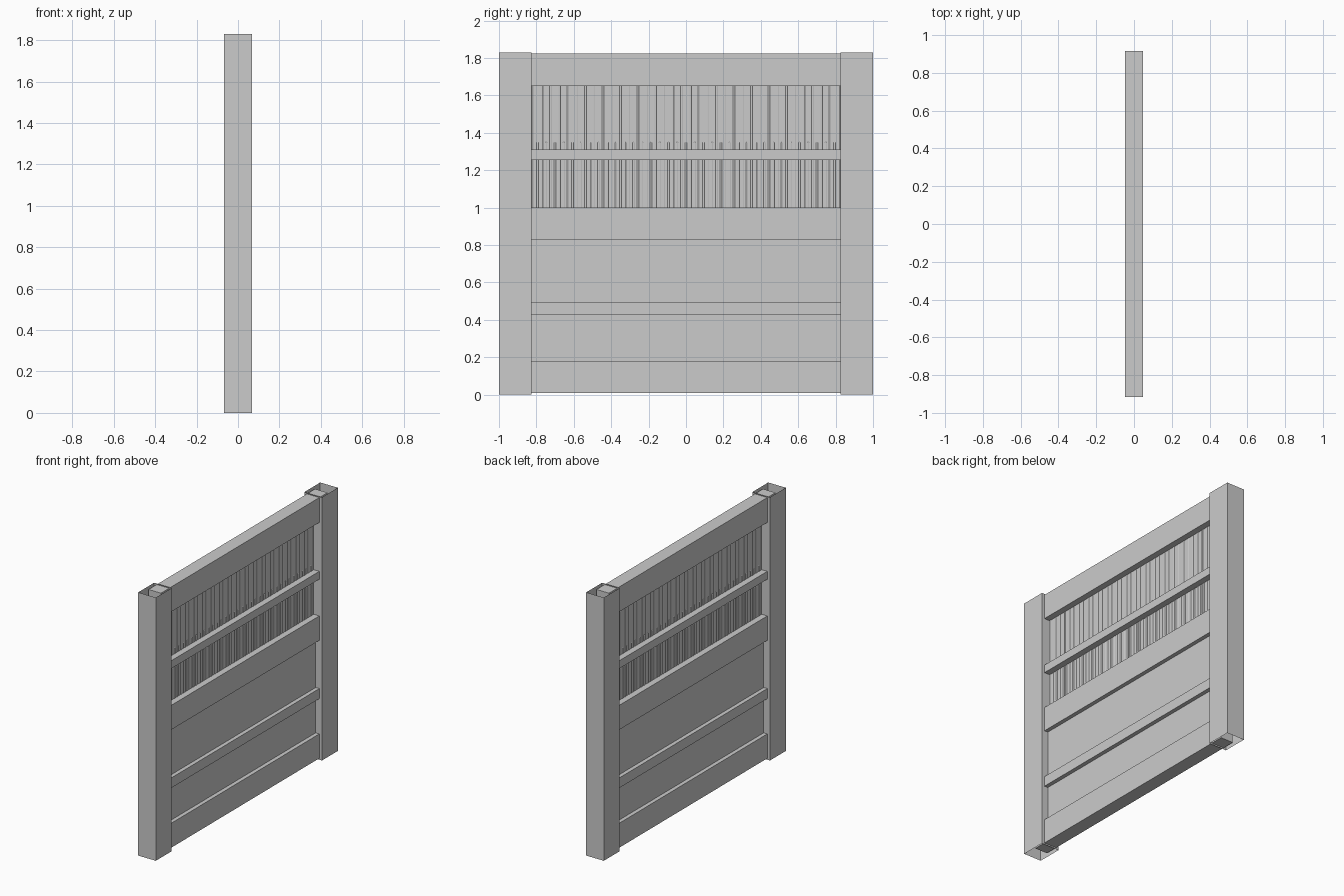
import bpy, bmesh, math
from mathutils import Matrix, Vector

if "Cube" in bpy.data.objects:
    bpy.data.objects.remove(bpy.data.objects["Cube"])

def finish(bm, name):
    me = bpy.data.meshes.new(name)
    bm.to_mesh(me)
    bm.free()
    ob = bpy.data.objects.new(name, me)
    bpy.context.collection.objects.link(ob)
    return ob

def box(name, x, y0, y1, z0, z1, open_ends=False):
    """Box symmetric in x; open_ends drops the top and bottom faces."""
    bm = bmesh.new()
    m = Matrix.Translation((0, (y0 + y1) / 2, (z0 + z1) / 2)) @ Matrix.Diagonal((2 * x, y1 - y0, z1 - z0, 1))
    bmesh.ops.create_cube(bm, size=1, matrix=m)
    if open_ends:
        bm.normal_update()
        caps = [f for f in bm.faces if abs(f.normal.z) > 0.9]
        bmesh.ops.delete(bm, geom=caps, context='FACES_ONLY')
    return finish(bm, name)

def rods(name, ys, r, z0, z1, tip=0.0):
    """Row of upright round bars, optionally with a narrowed tip."""
    bm = bmesh.new()
    def cone(y, a, b, r1, r2, caps):
        bmesh.ops.create_cone(bm, cap_ends=caps, segments=12, radius1=r1, radius2=r2,
                              depth=b - a, matrix=Matrix.Translation((0, y, (a + b) / 2)))
    for y in ys:
        cone(y, z0, z1 - tip, r, r, False)
        if tip:
            cone(y, z1 - tip, z1, r, r * 0.5, True)
    ob = finish(bm, name)
    for p in ob.data.polygons:
        p.use_smooth = abs(p.normal.z) < 0.5
    return ob

# Hollow posts, open at both ends
for side, y0, y1 in (("left", -1.0, -0.825), ("right", 0.825, 1.0)):
    box(side + "_post", 0.068, y0, y1, 0.0, 1.83, open_ends=True)

# Horizontal rails, running into the posts
for name, z0, z1 in (("bottom_rail", 0.01, 0.18), ("lower_rail", 0.425, 0.495),
                     ("lock_rail", 0.83, 1.0), ("picket_rail", 1.255, 1.31),
                     ("top_rail", 1.65, 1.823)):
    box(name, 0.048, -0.915, 0.915, z0, z1)

# Recessed panels between the rails
for name, x, z0, z1 in (("bottom_panel", 0.02, 0.18, 0.425),
                        ("middle_panel", 0.02, 0.495, 0.83),
                        ("picket_backing", 0.004, 1.0, 1.65)):
    box(name, x, -0.83, 0.83, z0, z1)

# Tall bars with short pickets between them
step = 0.0467
rods("tall_bars", [(i - 17.5) * step for i in range(36)], 0.0065, 1.0, 1.65)
rods("short_pickets", [(i - 17) * step for i in range(35)], 0.0065, 1.0, 1.353, tip=0.006)
